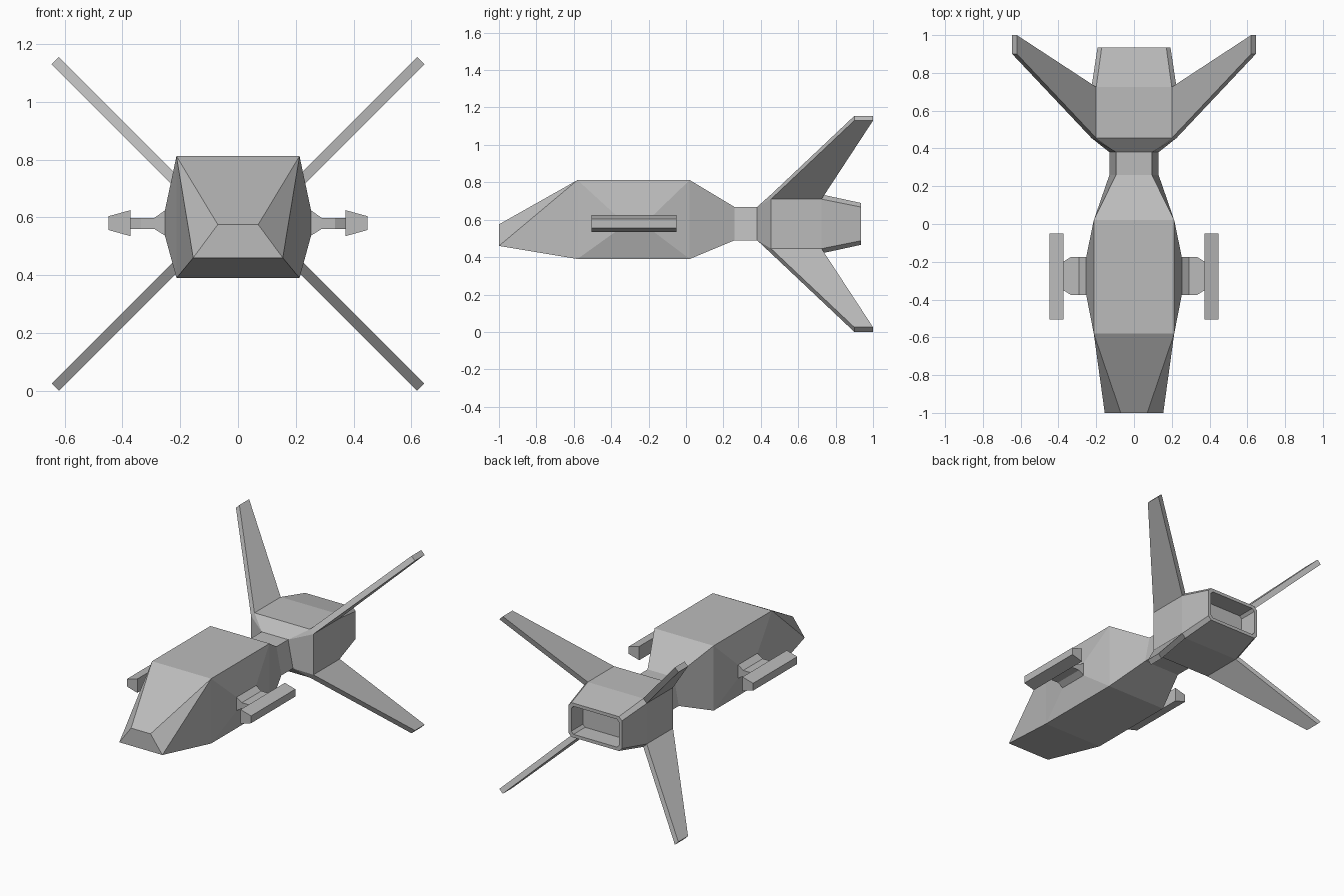
import bpy, bmesh

if "Cube" in bpy.data.objects:
    bpy.data.objects.remove(bpy.data.objects["Cube"])

MID_Z = 0.5775  # height of the tail's centre line

grey = bpy.data.materials.new("hull grey")
grey.diffuse_color = (0.5, 0.5, 0.5, 1)
grey.use_nodes = True
grey.node_tree.nodes["Principled BSDF"].inputs["Base Color"].default_value = grey.diffuse_color


def loft(name, rings, cap_start=True, cap_end=True, diagonals=()):
    """Skin a list of equal-length point rings; diagonals lists (ring, side, flip) quads to split."""
    bm = bmesh.new()
    loops = [[bm.verts.new(p) for p in ring] for ring in rings]
    n = len(rings[0])
    for i, (a, b) in enumerate(zip(loops, loops[1:])):
        for j in range(n):
            k = (j + 1) % n
            quad = [a[j], a[k], b[k], b[j]]
            if (i, j, 0) in diagonals:
                bm.faces.new((quad[0], quad[1], quad[2]))
                bm.faces.new((quad[0], quad[2], quad[3]))
            elif (i, j, 1) in diagonals:
                bm.faces.new((quad[1], quad[2], quad[3]))
                bm.faces.new((quad[1], quad[3], quad[0]))
            else:
                bm.faces.new(quad)
    if cap_start:
        bm.faces.new(loops[0])
    if cap_end:
        bm.faces.new(loops[-1])
    bmesh.ops.remove_doubles(bm, verts=bm.verts[:], dist=0.0005)
    bmesh.ops.recalc_face_normals(bm, faces=bm.faces[:])
    mesh = bpy.data.meshes.new(name)
    bm.to_mesh(mesh)
    bm.free()
    mesh.materials.append(grey)
    obj = bpy.data.objects.new(name, mesh)
    bpy.context.collection.objects.link(obj)
    return obj


def section(y, bottom, top, z0, z1):
    """Four-sided hull section: bottom left, bottom right, top right, top left."""
    return [(-bottom, y, z0), (bottom, y, z0), (top, y, z1), (-top, y, z1)]


def octagon(y, w, h, c):
    """Rectangle with corners cut by c, centred on the tail line."""
    pts = [(w - c, -h), (w, -h + c), (w, h - c), (w - c, h),
           (-w + c, h), (-w, h - c), (-w, -h + c), (-w + c, -h)]
    return [(x, y, MID_Z + z) for x, z in pts]


# Main hull, from the nose to the end of the narrow neck
loft("hull", [
    section(-1.0, 0.155, 0.07, 0.46, 0.575),
    section(-0.58, 0.213, 0.213, 0.39, 0.812),
    section(0.02, 0.213, 0.213, 0.39, 0.812),
    section(0.26, 0.13, 0.095, 0.49, 0.668),
    section(0.38, 0.13, 0.095, 0.49, 0.668),
], diagonals={(0, 1, 0), (0, 3, 1)})

# Tail engine with a hollow rear outlet
b, t, z0, z1 = 0.13, 0.095, 0.49, 0.668
neck = [(x, 0.38, z) for x, z in
        [(b, z0), (b, z0), (t, z1), (t, z1), (-t, z1), (-t, z1), (-b, z0), (-b, z0)]]
loft("tail_engine", [
    neck,
    octagon(0.455, 0.225, 0.1575, 0.025),
    octagon(0.725, 0.225, 0.1575, 0.025),
    octagon(0.935, 0.193, 0.112, 0.022),
    octagon(0.935, 0.172, 0.091, 0.016),
    octagon(0.815, 0.172, 0.091, 0.016),
], cap_start=False)

for sx, side in ((1, "right"), (-1, "left")):
    # Four diagonal tail fins growing out of the engine's cut corners
    for sz, level in ((1, "upper"), (-1, "lower")):
        def fin_ring(x, z, y0, y1):
            pts = [(x, y0, z), (x + 0.025, y0, z - 0.025),
                   (x + 0.025, y1, z - 0.025), (x, y1, z)]
            return [(sx * px, py, MID_Z + sz * pz) for px, py, pz in pts]
        loft(f"{level}_{side}_fin", [fin_ring(0.2, 0.1575, 0.455, 0.725),
                                     fin_ring(0.62, 0.5775, 0.9, 1.0)])

    def side_ring(x, y0, y1, z0, z1):
        return [(sx * x, y0, z0), (sx * x, y1, z0), (sx * x, y1, z1), (sx * x, y0, z1)]

    # Bulging hull side running into the pod arm
    loft(f"{side}_arm", [
        side_ring(0.213, -0.58, 0.02, 0.39, 0.812),
        side_ring(0.253, -0.375, -0.175, 0.537, 0.624),
        side_ring(0.29, -0.375, -0.175, 0.56, 0.598),
        side_ring(0.335, -0.375, -0.175, 0.56, 0.598),
        side_ring(0.372, -0.352, -0.198, 0.56, 0.598),
    ], cap_start=False)

    # Long pod, thinner on its outer side
    loft(f"{side}_pod", [
        side_ring(0.372, -0.505, -0.05, 0.535, 0.625),
        side_ring(0.448, -0.505, -0.05, 0.556, 0.604),
    ])
